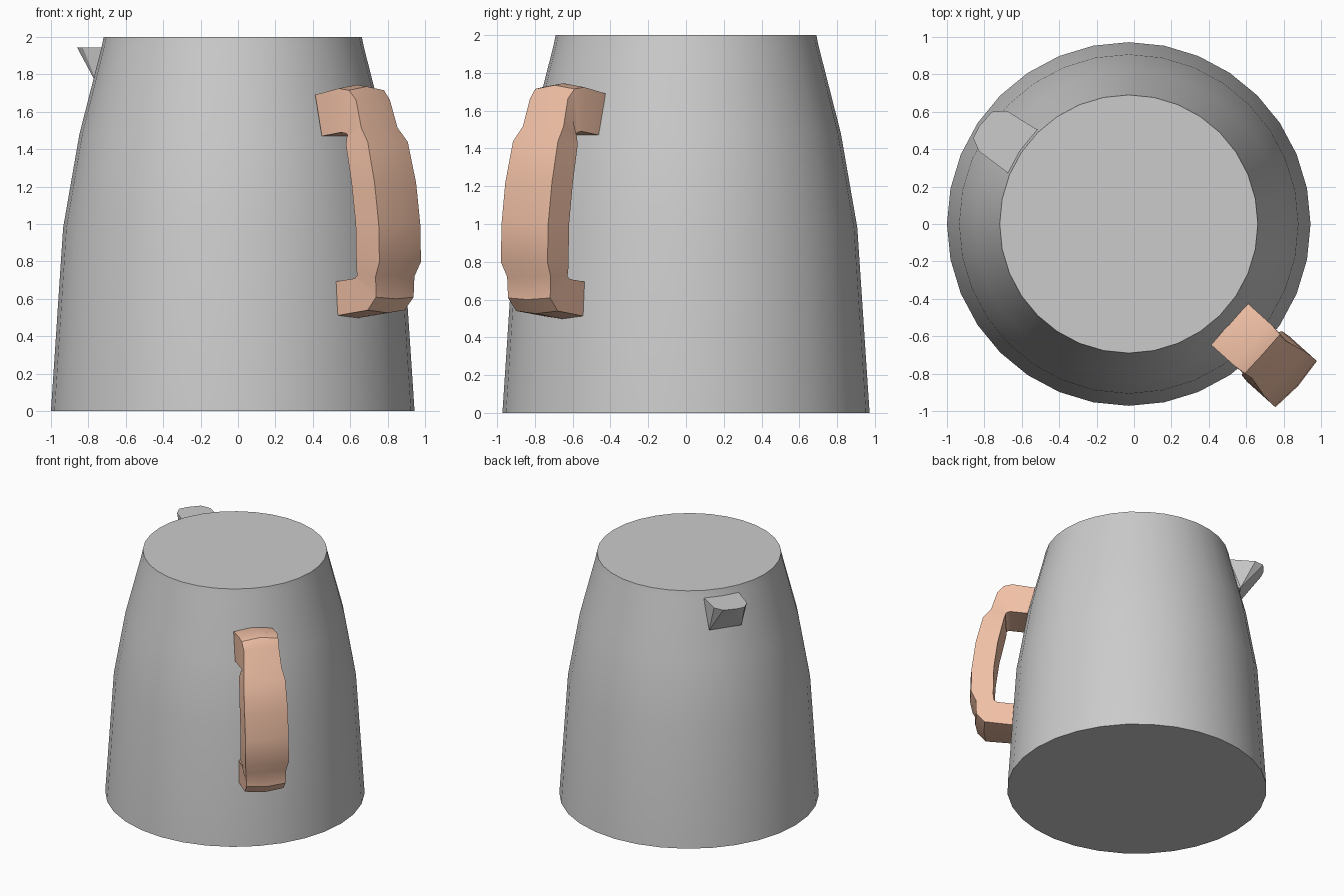
import bpy, bmesh, math
from mathutils import Vector

if "Cube" in bpy.data.objects:
    bpy.data.objects.remove(bpy.data.objects["Cube"])

CX = -0.028  # x of the body axis


def make_object(name, bm, angle=None):
    bmesh.ops.recalc_face_normals(bm, faces=bm.faces)
    me = bpy.data.meshes.new(name)
    bm.to_mesh(me)
    bm.free()
    ob = bpy.data.objects.new(name, me)
    bpy.context.collection.objects.link(ob)
    if angle:
        bpy.ops.object.select_all(action='DESELECT')
        ob.select_set(True)
        bpy.context.view_layer.objects.active = ob
        bpy.ops.object.shade_smooth_by_angle(angle=math.radians(angle))
    return ob


def loft(rings):
    # skin closed rings of equal length and cap both ends
    bm = bmesh.new()
    vs = [[bm.verts.new(p) for p in ring] for ring in rings]
    n = len(vs[0])
    for a, b in zip(vs, vs[1:]):
        for i in range(n):
            j = (i + 1) % n
            bm.faces.new((a[i], a[j], b[j], b[i]))
    bm.faces.new(vs[0])
    bm.faces.new(vs[-1])
    return bm


# jug body: tapering 32-sided solid with a short rim
profile = [(0.972, 0), (0.907, 0.98), (0.82, 1.48), (0.70, 1.95), (0.69, 2.0)]
steps = [math.tau * i / 32 for i in range(32)]
make_object("jug_body", loft([[(CX + r * math.cos(a), r * math.sin(a), z) for a in steps]
                              for r, z in profile]), 30)

# pouring spout: flat-topped wedge running down into the wall
bm = bmesh.new()
for x, y in [(-0.51, 0.5), (-0.68, 0.605), (-0.76, 0.60), (-0.83, 0.52),
             (-0.86, 0.46), (-0.83, 0.39), (-0.67, 0.27)]:
    bm.verts.new((x, y, 1.943))
for x, y in [(-0.735, 0.325), (-0.59, 0.54), (-0.5, 0.34)]:
    bm.verts.new((x, y, 1.71))
bmesh.ops.convex_hull(bm, input=bm.verts)
make_object("spout", bm)

# handle: sections of (outer R, outer z, inner R, inner z, half width)
sections = [
    (0.748, 1.71, 0.80, 1.47, 0.148),
    (0.92, 1.745, 0.94, 1.49, 0.148),
    (0.99, 1.735, 0.965, 1.485, 0.14),
    (1.04, 1.68, 0.975, 1.475, 0.135),
    (1.09, 1.52, 0.975, 1.46, 0.145),
    (1.155, 1.44, 0.985, 1.42, 0.16),
    (1.21, 1.22, 1.03, 1.22, 0.166),
    (1.24, 1.0, 1.06, 1.0, 0.166),
    (1.245, 0.80, 1.065, 0.77, 0.166),
    (1.205, 0.72, 1.06, 0.725, 0.155),
    (1.205, 0.60, 1.04, 0.71, 0.15),
    (1.14, 0.525, 1.01, 0.705, 0.148),
    (0.87, 0.49, 0.87, 0.69, 0.14),
]
ang = math.radians(-42)
u = Vector((math.cos(ang), math.sin(ang), 0))
v = Vector((-u.y, u.x, 0))
base = Vector((0.51, -0.535, 0))


def section(ro, zo, ri, zi, w):
    out = base + u * (ro - 0.75) + Vector((0, 0, zo))
    inn = base + u * (ri - 0.75) + Vector((0, 0, zi))
    edge = out.lerp(inn, 0.08)
    return [inn - v * w, edge - v * w, out, edge + v * w, inn + v * w]


handle = make_object("handle", loft([section(*s) for s in sections]), 35)
mat = bpy.data.materials.new("handle_orange")
mat.diffuse_color = (0.88, 0.53, 0.38, 1)
mat.use_nodes = True
mat.node_tree.nodes["Principled BSDF"].inputs["Base Color"].default_value = mat.diffuse_color
handle.data.materials.append(mat)
